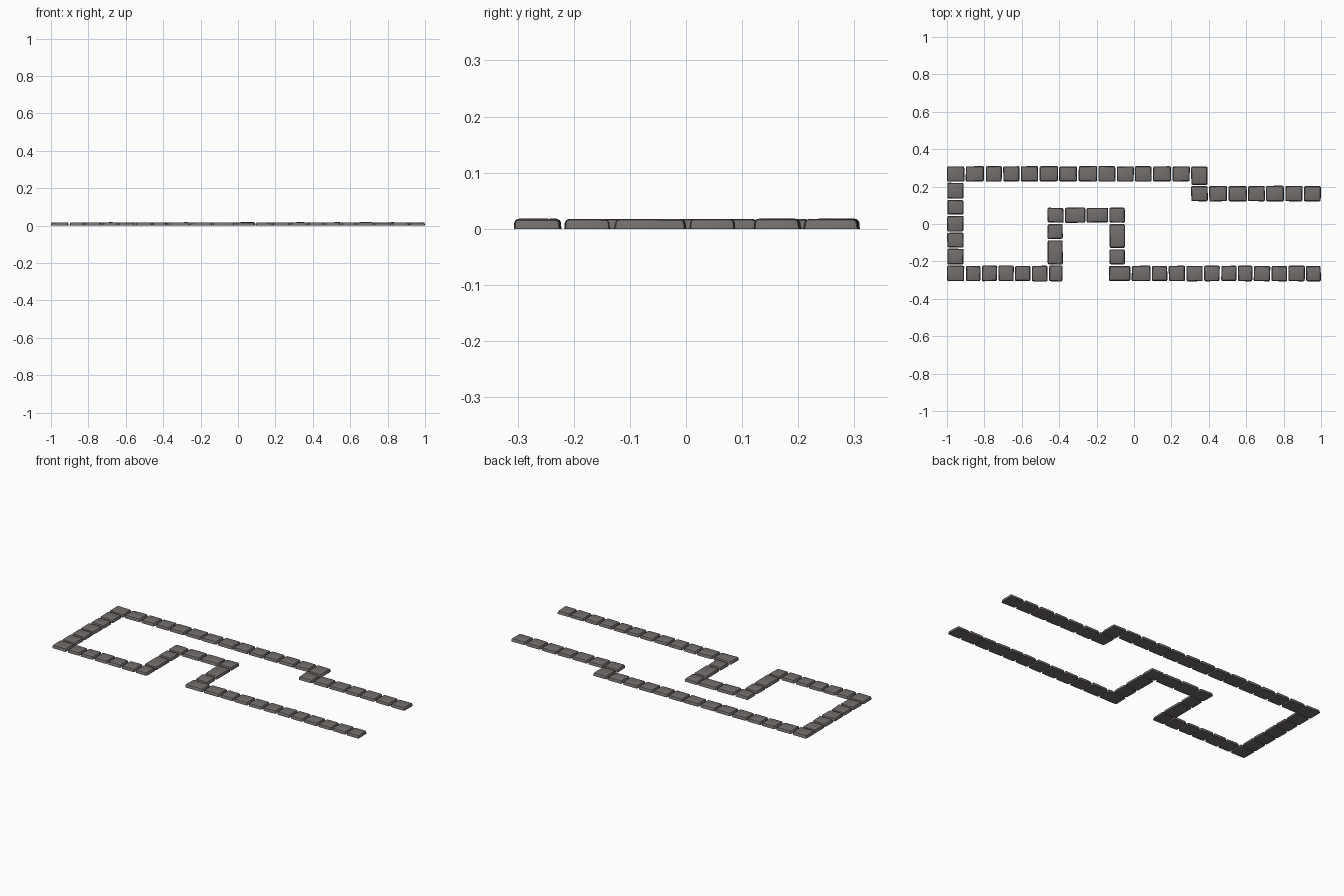
import bpy, bmesh, random
from math import radians

if "Cube" in bpy.data.objects:
    bpy.data.objects.remove(bpy.data.objects["Cube"])

random.seed(4)
H = 0.018     # stone height
GAP = 0.0025  # half the joint between stones

mat = bpy.data.materials.new("dark_stone")
mat.diffuse_color = (0.17, 0.155, 0.15, 1)
mat.use_nodes = True
mat.node_tree.nodes["Principled BSDF"].inputs["Base Color"].default_value = mat.diffuse_color


def stone(bm, x0, x1, y0, y1):
    """One slightly irregular, worn paving stone with a rounded top."""
    top, base = [], []
    for x, y, sx, sy in ((x0, y0, 1, 1), (x1, y0, -1, 1),
                         (x1, y1, -1, -1), (x0, y1, 1, -1)):
        jx, jy = random.uniform(0, 0.005), random.uniform(0, 0.005)
        base.append(bm.verts.new((x + sx * jx * 0.5, y + sy * jy * 0.5, 0)))
        top.append(bm.verts.new((x + sx * (jx + 0.001), y + sy * (jy + 0.001),
                                 H - random.uniform(0, 0.001))))
    bm.faces.new(top)
    bm.faces.new(base[::-1])
    for i in range(4):
        j = (i + 1) % 4
        bm.faces.new((base[i], base[j], top[j], top[i]))


def run(name, cuts, lo, hi, along="x"):
    """A row of stones between consecutive cuts, spanning lo..hi across."""
    bm = bmesh.new()
    for a, b in zip(cuts, cuts[1:]):
        a2 = a if abs(a) == 1 else a + GAP
        b2 = b if abs(b) == 1 else b - GAP
        if along == "x":
            stone(bm, a2, b2, lo, hi)
        else:
            stone(bm, lo, hi, a2, b2)
    # round the upper and vertical edges, keep the base flat
    edges = [e for e in bm.edges if any(v.co.z > 0.01 for v in e.verts)]
    bmesh.ops.bevel(bm, geom=edges, offset=0.007, segments=2, profile=0.5,
                    affect='EDGES', clamp_overlap=True)
    bmesh.ops.recalc_face_normals(bm, faces=bm.faces)
    me = bpy.data.meshes.new(name)
    bm.to_mesh(me)
    bm.free()
    me.materials.append(mat)
    ob = bpy.data.objects.new(name, me)
    bpy.context.collection.objects.link(ob)
    me.shade_smooth()
    me.set_sharp_from_angle(angle=radians(35))


# back edge, ending just before the corner stone
run("back_row", [-1, -.903, -.797, -.703, -.608, -.508, -.403, -.3, -.193,
                 -.095, .002, .098, .202, .302], .226, .31)
run("back_step_corner", [.205, .312], .305, .396, "y")
run("back_right_row", [.302, .398, .502, .607, .703, .805, .905, 1], .12, .205)

# left edge
run("left_column", [-.22, -.128, -.043, .047, .132, .224], -1, -.91, "y")

# front edge, either side of the notch
run("front_left_row", [-1, -.903, -.817, -.728, -.64, -.55, -.458, -.378],
    -.307, -.222)
run("front_right_row", [-.138, -.015, .092, .182, .277, .372, .462, .552,
                        .637, .732, .822, .917, 1], -.307, -.222)

# notch
run("notch_left_column", [-.22, -.083, .004], -.463, -.38, "y")
run("notch_back_row", [-.465, -.373, -.257, -.135, -.046], .006, .088)
run("notch_right_column", [-.22, -.132, .004], -.132, -.048, "y")
